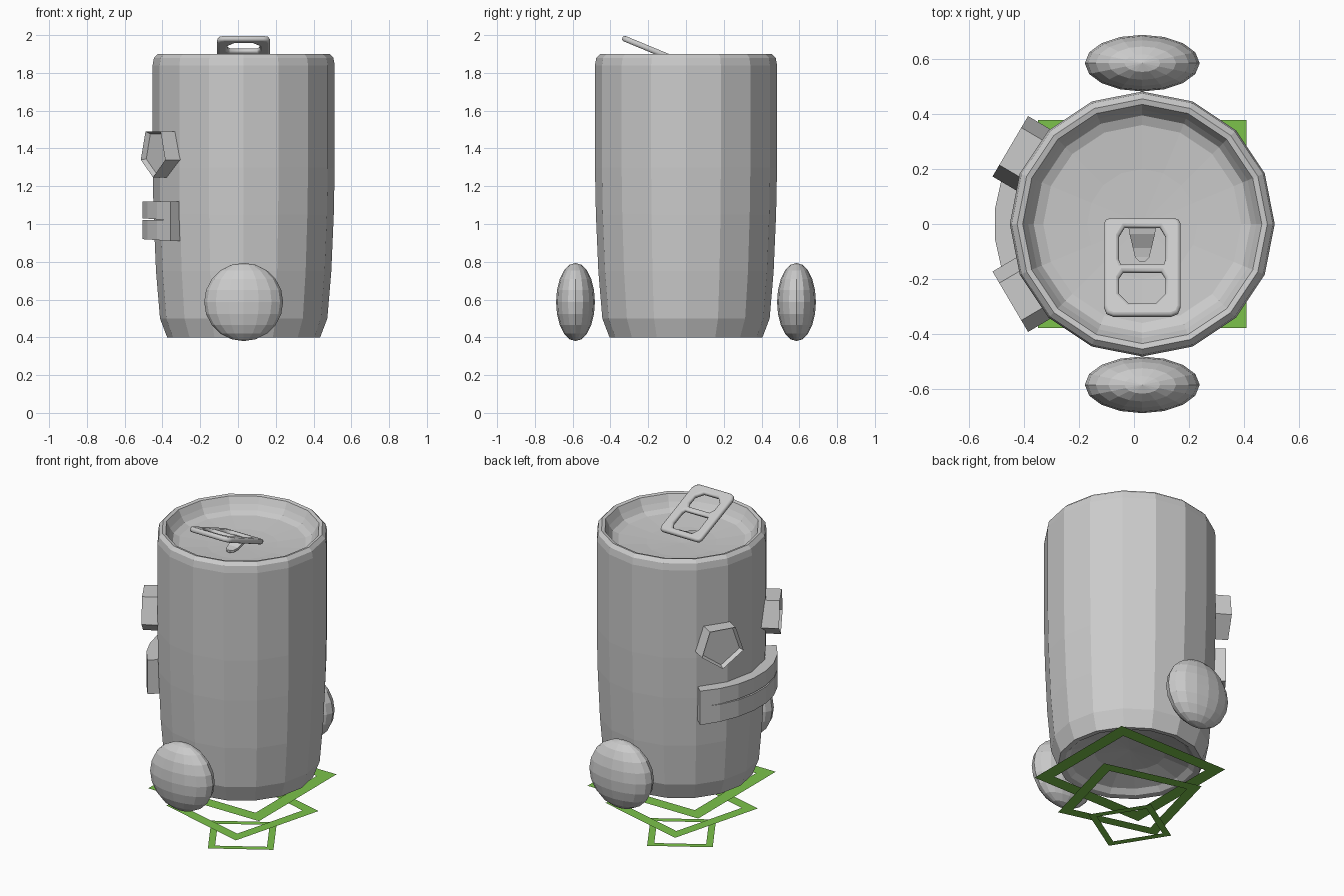
import bpy, bmesh
from math import sin, cos, pi, radians
from mathutils import Matrix, Vector

if "Cube" in bpy.data.objects:
    bpy.data.objects.remove(bpy.data.objects["Cube"])

CX = 0.03  # can axis


def finish(bm, name, mat=None):
    bmesh.ops.recalc_face_normals(bm, faces=bm.faces)
    me = bpy.data.meshes.new(name)
    bm.to_mesh(me)
    bm.free()
    ob = bpy.data.objects.new(name, me)
    bpy.context.collection.objects.link(ob)
    if mat:
        me.materials.append(mat)
    return ob


def polar(r, a, z):
    return Vector((CX + r * cos(a), r * sin(a), z))


def loft(bm, rings, closed=True):
    n = len(rings[0])
    for a, b in zip(rings, rings[1:]):
        for i in range(n if closed else n - 1):
            j = (i + 1) % n
            bm.faces.new((a[i], a[j], b[j], b[i]))


# Can body: lathed 16-sided shell with dished base and recessed lid
profile = [(.2, .47), (.34, .43), (.37, .405), (.405, .40), (.443, .5), (.464, .75),
           (.477, 1.05), (.482, 1.3), (.482, 1.84), (.475, 1.88), (.455, 1.9),
           (.435, 1.895), (.415, 1.855), (.395, 1.825), (.36, 1.81), (.2, 1.797)]
bm = bmesh.new()
rings = [[bm.verts.new(polar(r, 2 * pi * i / 16, z)) for i in range(16)] for r, z in profile]
loft(bm, rings)
for ring, z in ((rings[0], .485), (rings[-1], 1.79)):
    tip = bm.verts.new((CX, 0, z))
    for i in range(16):
        bm.faces.new((ring[i], ring[(i + 1) % 16], tip))
finish(bm, "can_body")

# Side feet: flattened spheres
for side, label in ((-1, "front"), (1, "back")):
    bm = bmesh.new()
    bmesh.ops.create_uvsphere(
        bm, u_segments=16, v_segments=10, radius=1,
        matrix=Matrix.Translation((CX, side * .585, .587)) @ Matrix.Diagonal((.209, .103, .207, 1)))
    finish(bm, label + "_foot")

# Eyes: pentagonal prisms pointing down, with recessed faces
for side, label in ((-1, "front"), (1, "back")):
    th = pi - side * radians(30.5)
    t, up = Vector((-sin(th), cos(th), 0)), Vector((0, 0, 1))
    bm = bmesh.new()
    rings = []
    for r in (.44, .557):
        c = polar(r, th, 1.381)
        rings.append([bm.verts.new(c + .134 * (t * sin(k * 2 * pi / 5) - up * cos(k * 2 * pi / 5)))
                      for k in range(5)])
    loft(bm, rings)
    bm.faces.new(rings[0])
    face = bm.faces.new(rings[1])
    bmesh.ops.recalc_face_normals(bm, faces=bm.faces)
    bmesh.ops.inset_region(bm, faces=[face], thickness=.015)
    bmesh.ops.translate(bm, verts=face.verts, vec=-.025 * polar(1, th, 0) + .025 * Vector((CX, 0, 0)))
    finish(bm, label + "_eye")

# Mouth: two curved lips wrapped around the can
for label, z0, z1 in (("upper_lip", 1.03, 1.12), ("lower_lip", .92, 1.022)):
    bm = bmesh.new()
    secs = []
    for i in range(8):
        d = (i - 3.5) / 3.5
        a = pi + d * radians(44)
        drop = .01 * d * d
        secs.append([bm.verts.new(polar(r, a, z)) for r, z in
                     ((.45, z0 - drop), (.538, z0 - drop), (.538, z1), (.45, z1))])
    loft(bm, secs)
    bm.faces.new(secs[0])
    bm.faces.new(secs[-1])
    finish(bm, label)

# Pull tab: filled 2D outline with two holes, bevelled and tilted
TILT = radians(22.5)
outer = [(.14, -.155), (.13, -.182), (.105, -.193), (-.105, -.193), (-.13, -.182), (-.14, -.155),
         (-.14, .17), (-.132, .187), (-.115, .193), (.115, .193), (.132, .187), (.14, .17)]
hole_a = [(-.078, .01), (.078, .01), (.085, .03), (.085, .12), (.065, .156), (-.065, .156),
          (-.085, .12), (-.085, .03)]
hole_b = [(-.085, -.045), (-.07, -.02), (.07, -.02), (.085, -.045), (.085, -.105), (.05, -.143),
          (-.05, -.143), (-.085, -.105)]
cu = bpy.data.curves.new("pull_tab", 'CURVE')
cu.dimensions = '2D'
cu.fill_mode = 'BOTH'
cu.extrude = .004
cu.bevel_depth = .011
cu.bevel_resolution = 1
cu.offset = -.011
for pts in (outer, hole_a, hole_b):
    sp = cu.splines.new('POLY')
    sp.points.add(len(pts) - 1)
    for p, (u, v) in zip(sp.points, pts):
        p.co = (u, v, 0, 1)
    sp.use_cyclic_u = True
tab = bpy.data.objects.new("pull_tab", cu)
bpy.context.collection.objects.link(tab)
tab.location = (CX, -.158, 1.912)
tab.rotation_euler = (-TILT, 0, 0)
bpy.context.view_layer.objects.active = tab
tab.select_set(True)
bpy.ops.object.convert(target='MESH')

# Tongue bending from the tab down to the lid
bm = bmesh.new()
rows = [[bm.verts.new((CX + s * w, y, z)) for s in (-1, 1)] for w, y, z in
        ((.052, 0, 1.846), (.046, -.035, 1.84), (.034, -.085, 1.812), (.026, -.12, 1.806), (.01, -.137, 1.806))]
loft(bm, rows, closed=False)
tongue = finish(bm, "tab_tongue")
mod = tongue.modifiers.new("thickness", 'SOLIDIFY')
mod.thickness = .014
mod.offset = 0

# Hover rings: flat green square frames, each smaller and turned
green = bpy.data.materials.new("green")
green.diffuse_color = (.2, .54, .07, 1)
green.use_nodes = True
green.node_tree.nodes["Principled BSDF"].inputs["Base Color"].default_value = green.diffuse_color
for label, r, z, ang in (("large", .535, .333, 45), ("medium", .428, .167, 30), ("small", .26, 0, -13)):
    bm = bmesh.new()
    rings = [[bm.verts.new(polar(q, radians(ang + 90 * k), z)) for k in range(4)]
             for q in (r * .79, r)]
    loft(bm, rings)
    ob = finish(bm, label + "_hover_ring", green)
    if ob.data.polygons[0].normal.z < 0:
        ob.data.flip_normals()
